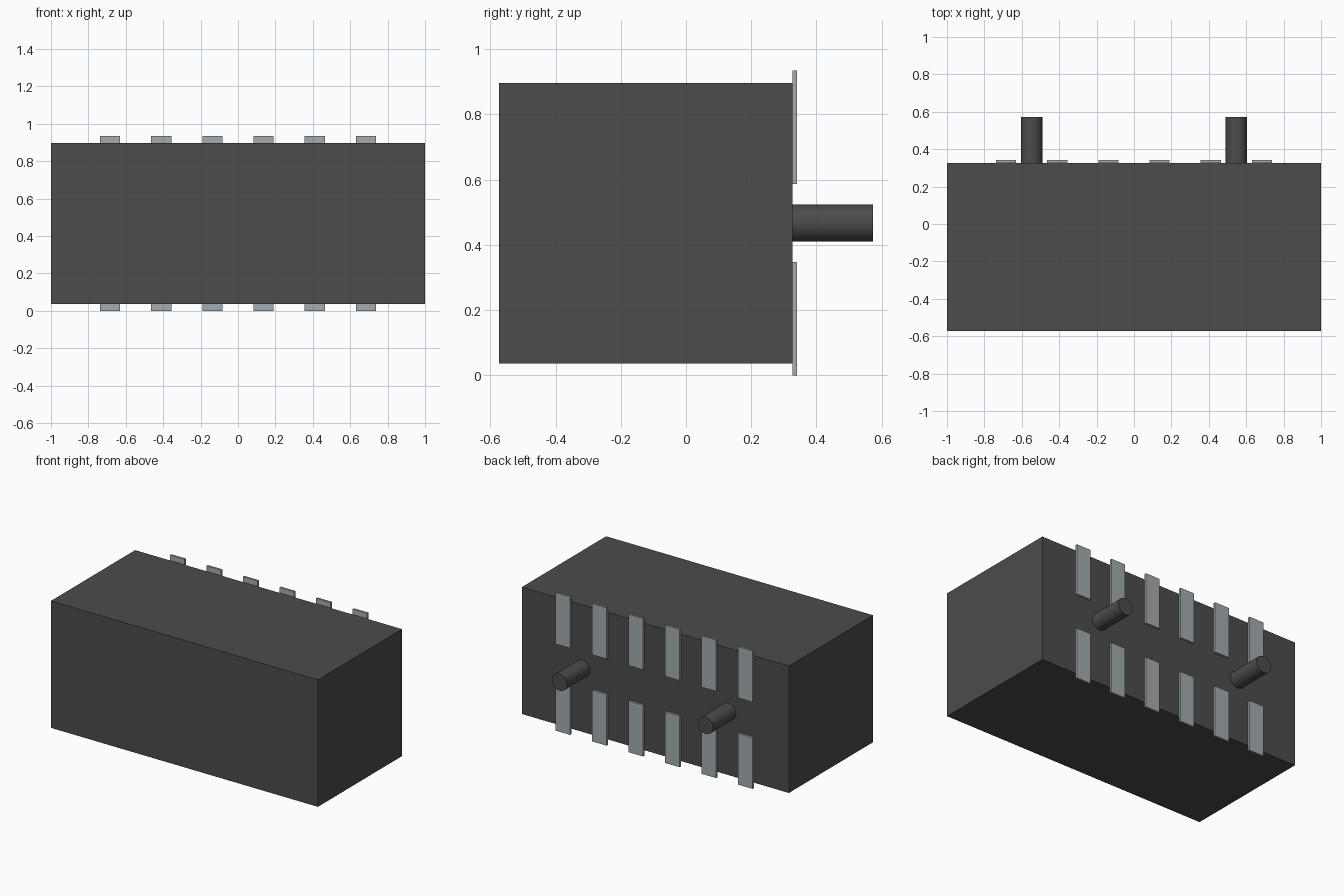
import bpy
import math

cube = bpy.data.objects.get("Cube")
if cube:
    bpy.data.objects.remove(cube, do_unlink=True)


def make_material(name, rgb):
    mat = bpy.data.materials.new(name)
    mat.use_nodes = True
    colour = (*rgb, 1.0)
    mat.diffuse_color = colour
    mat.node_tree.nodes["Principled BSDF"].inputs["Base Color"].default_value = colour
    return mat


CHARCOAL = make_material("charcoal plastic", (0.072, 0.072, 0.072))
METAL = make_material("grey metal", (0.37, 0.41, 0.43))


def add_box(name, low, high, mat):
    centre = [(a + b) / 2 for a, b in zip(low, high)]
    bpy.ops.mesh.primitive_cube_add(size=1, location=centre)
    obj = bpy.context.object
    obj.name = name
    obj.scale = [b - a for a, b in zip(low, high)]
    bpy.ops.object.transform_apply(location=False, rotation=False, scale=True)
    obj.data.materials.append(mat)
    return obj


BACK = 0.327      # back face of the housing
PIN_END = 0.573

# Main housing block
add_box("housing", (-1, -0.573, 0.037), (1, BACK, 0.897), CHARCOAL)

# Two rows of flat contact pads on the back, overhanging top and bottom edges
for row, z0, z1 in (("lower", 0.0, 0.347), ("upper", 0.587, 0.934)):
    for i in range(6):
        x = (i - 2.5) * 0.2735
        add_box(f"{row}_contact_{i + 1}", (x - 0.054, BACK, z0),
                (x + 0.054, BACK + 0.014, z1), METAL)

# Two round locating pegs on the back
for side, x in (("right", -0.547), ("left", 0.547)):
    bpy.ops.mesh.primitive_cylinder_add(
        vertices=32, radius=0.057, depth=PIN_END - BACK,
        location=(x, (BACK + PIN_END) / 2, 0.467),
        rotation=(math.pi / 2, 0, 0))
    peg = bpy.context.object
    peg.name = f"{side}_locating_peg"
    peg.data.materials.append(CHARCOAL)
    bpy.ops.object.shade_smooth_by_angle(angle=math.radians(40))
